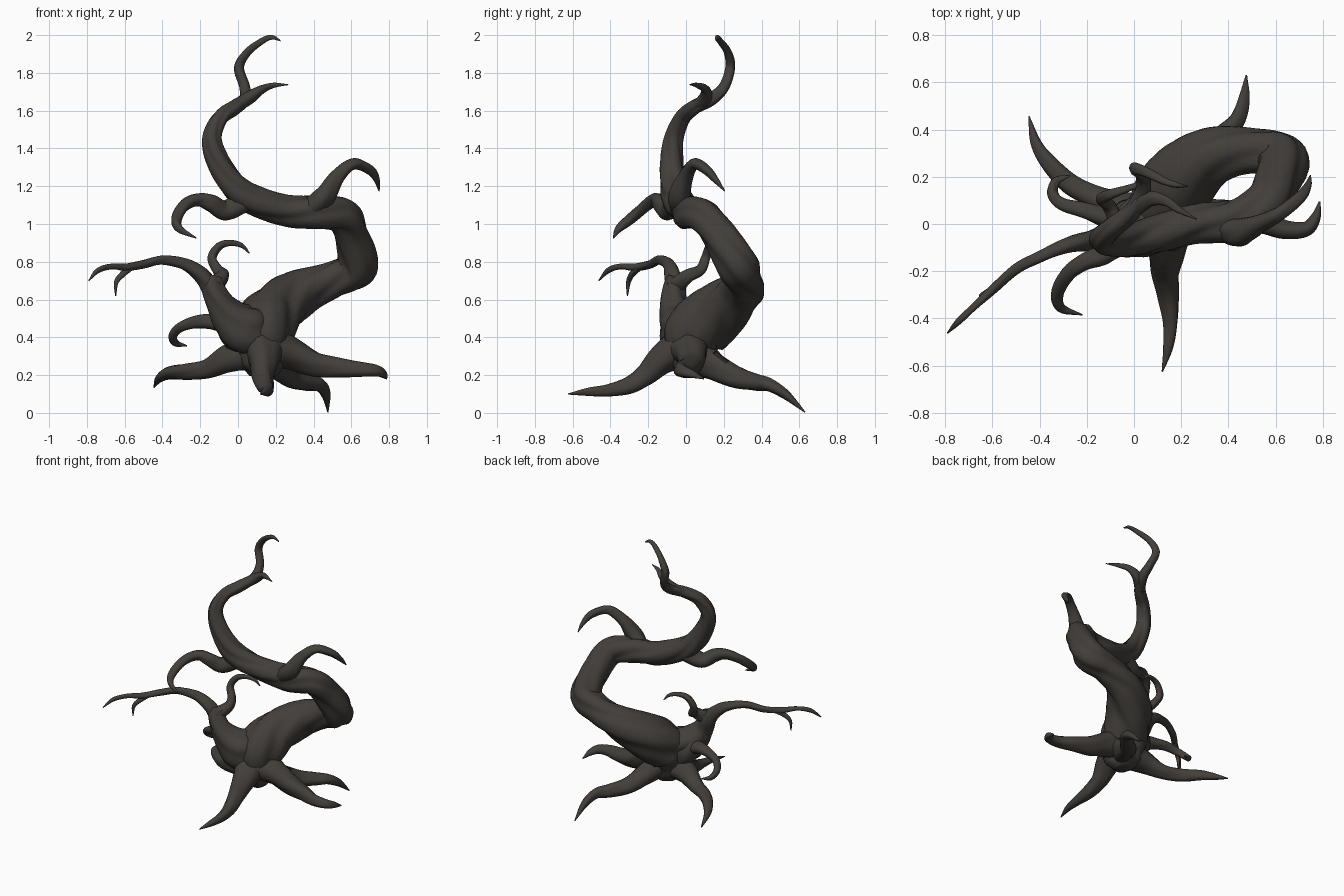
import bpy, bmesh, math
from mathutils import Vector
from mathutils.bvhtree import BVHTree

bark = bpy.data.materials.new("dark bark")
bark.diffuse_color = (0.055, 0.049, 0.043, 1)
limbs = []


def spline(pts, steps):
    """Catmull-Rom through (x, y, z, radius) points."""
    p = [Vector(q) for q in pts]
    p = [2 * p[0] - p[1]] + p + [2 * p[-1] - p[-2]]
    out = []
    for i in range(1, len(p) - 2):
        a, b, c, d = p[i - 1:i + 3]
        for s in range(steps):
            t = s / steps
            out.append(0.5 * (2 * b + (c - a) * t + (2 * a - 5 * b + 4 * c - d) * t * t
                              + (3 * b - a - 3 * c + d) * t ** 3))
    return out + [p[-2]]


def limb(name, pts, sides=18, steps=8, lobes=3, ridge=0.07, twist=5.0):
    """Tapered tube with bark ridges that spiral along its length."""
    path = spline(pts, steps)
    bm = bmesh.new()
    rings, normal, length = [], None, 0.0
    for i, q in enumerate(path):
        nxt = path[min(i + 1, len(path) - 1)].to_3d()
        prv = path[max(i - 1, 0)].to_3d()
        tan = (nxt - prv).normalized()
        if normal is None:
            normal = tan.orthogonal().normalized()
        normal = (normal - tan * normal.dot(tan)).normalized()
        side = tan.cross(normal)
        if i:
            length += (q.to_3d() - prv).length
        ring = []
        for k in range(sides):
            a = 2 * math.pi * k / sides
            w = lobes * a + twist * lobes * length
            r = max(q.w, 0.003) * (1 + ridge * math.sin(w) + 0.4 * ridge * math.sin(2 * w + 1))
            ring.append(bm.verts.new(q.to_3d() + r * (math.cos(a) * normal + math.sin(a) * side)))
        rings.append(ring)
    for A, B in zip(rings, rings[1:]):
        for k in range(sides):
            j = (k + 1) % sides
            bm.faces.new((A[k], A[j], B[j], B[k]))
    bm.faces.new(rings[0][::-1])
    bm.faces.new(rings[-1])
    bmesh.ops.recalc_face_normals(bm, faces=bm.faces)
    for f in bm.faces:
        f.smooth = True
    limbs.append((name, bm, BVHTree.FromBMesh(bm)))


def finish():
    """Drop faces buried inside another limb, then make the objects."""
    def buried(co, own):
        for _, _, tree in limbs:
            if tree is not own:
                hit, n, _, d = tree.find_nearest(co, 0.3)
                if hit and d > 0.004 and (co - hit).dot(n) < -0.7 * d:
                    return True
        return False
    for name, bm, tree in limbs:
        inside = {v for v in bm.verts if buried(v.co, tree)}
        bmesh.ops.delete(bm, geom=[f for f in bm.faces if all(v in inside for v in f.verts)],
                         context='FACES')
        me = bpy.data.meshes.new(name)
        bm.to_mesh(me)
        bm.free()
        me.materials.append(bark)
        bpy.context.collection.objects.link(bpy.data.objects.new(name, me))


# trunk: leans back and right, doubles over itself, then curls up
limb("trunk", [
    (0.12, 0.03, 0.19, 0.06), (0.125, 0.03, 0.24, 0.11), (0.125, 0.03, 0.33, 0.135),
    (0.13, 0.055, 0.43, 0.16), (0.195, 0.18, 0.54, 0.15), (0.33, 0.285, 0.635, 0.12),
    (0.50, 0.31, 0.705, 0.095), (0.63, 0.275, 0.775, 0.105), (0.60, 0.17, 0.95, 0.092),
    (0.55, 0.085, 1.045, 0.09), (0.42, 0.015, 1.06, 0.088), (0.26, 0.00, 1.07, 0.08),
    (0.10, -0.04, 1.12, 0.078), (-0.01, -0.065, 1.19, 0.073), (-0.10, -0.075, 1.32, 0.06),
    (-0.138, -0.065, 1.45, 0.05), (-0.095, -0.02, 1.56, 0.042), (-0.02, 0.04, 1.615, 0.038),
    (0.03, 0.10, 1.65, 0.033)], sides=32, steps=10, lobes=4, ridge=0.07, twist=3.2)

# bark cord bridging both trunks
limb("base_cord", [
    (-0.13, -0.06, 0.56, 0.03), (-0.06, -0.01, 0.50, 0.065), (0.04, 0.05, 0.475, 0.085),
    (0.13, 0.12, 0.52, 0.085), (0.22, 0.20, 0.60, 0.075), (0.33, 0.27, 0.66, 0.05)])

# crown twigs
limb("crown_twig", [
    (-0.01, 0.06, 1.62, 0.03), (0.04, 0.14, 1.665, 0.033), (0.035, 0.205, 1.73, 0.028),
    (0.005, 0.235, 1.83, 0.026), (0.05, 0.22, 1.91, 0.021), (0.13, 0.18, 1.97, 0.016),
    (0.18, 0.165, 1.988, 0.012), (0.225, 0.16, 1.97, 0.003)])
limb("crown_side_twig", [
    (-0.01, 0.05, 1.62, 0.032), (0.06, 0.105, 1.67, 0.034), (0.13, 0.10, 1.715, 0.022),
    (0.19, 0.06, 1.735, 0.014), (0.265, 0.02, 1.738, 0.002)])

# branches on the upper trunk
limb("upper_right_branch", [
    (0.36, -0.01, 1.06, 0.05), (0.45, -0.035, 1.14, 0.058), (0.53, 0.00, 1.255, 0.038),
    (0.615, 0.045, 1.318, 0.03), (0.70, 0.11, 1.285, 0.025), (0.735, 0.16, 1.23, 0.016),
    (0.747, 0.205, 1.175, 0.003)])
limb("upper_left_branch", [
    (0.04, -0.05, 1.12, 0.06), (-0.07, -0.09, 1.07, 0.052), (-0.14, -0.135, 1.11, 0.045),
    (-0.21, -0.16, 1.13, 0.035), (-0.28, -0.21, 1.10, 0.031), (-0.325, -0.29, 1.03, 0.028),
    (-0.31, -0.355, 0.975, 0.02), (-0.22, -0.385, 0.925, 0.003)])

# left secondary trunk and its branches
limb("left_trunk", [
    (0.10, 0.02, 0.40, 0.13), (0.02, -0.015, 0.45, 0.135), (-0.05, -0.045, 0.515, 0.098),
    (-0.10, -0.065, 0.59, 0.068), (-0.135, -0.06, 0.67, 0.058), (-0.13, -0.05, 0.72, 0.045)],
    sides=24, lobes=4, twist=4)
limb("long_left_branch", [
    (-0.13, -0.055, 0.64, 0.05), (-0.19, -0.07, 0.725, 0.043), (-0.28, -0.09, 0.785, 0.032),
    (-0.40, -0.14, 0.81, 0.024), (-0.50, -0.19, 0.787, 0.022), (-0.59, -0.27, 0.77, 0.02),
    (-0.67, -0.345, 0.775, 0.015), (-0.74, -0.41, 0.755, 0.014), (-0.79, -0.462, 0.70, 0.003)])
limb("long_branch_fork", [
    (-0.55, -0.235, 0.78, 0.017), (-0.61, -0.285, 0.735, 0.016),
    (-0.645, -0.305, 0.69, 0.012), (-0.648, -0.31, 0.62, 0.003)])
limb("curled_twig", [
    (-0.13, -0.06, 0.67, 0.05), (-0.08, 0.01, 0.725, 0.035), (-0.105, 0.075, 0.755, 0.028),
    (-0.137, 0.105, 0.82, 0.024), (-0.10, 0.125, 0.883, 0.021), (-0.04, 0.145, 0.90, 0.016),
    (0.02, 0.165, 0.885, 0.012), (0.06, 0.175, 0.845, 0.003)])
limb("lower_left_hook", [
    (-0.03, 0.00, 0.46, 0.06), (-0.13, 0.03, 0.482, 0.043), (-0.22, 0.06, 0.482, 0.033),
    (-0.305, 0.085, 0.455, 0.026), (-0.345, 0.13, 0.41, 0.023), (-0.33, 0.18, 0.37, 0.018),
    (-0.27, 0.205, 0.355, 0.003)])

# roots
limb("left_root", [
    (0.08, 0.03, 0.32, 0.10), (-0.05, 0.06, 0.285, 0.075), (-0.16, 0.11, 0.235, 0.05),
    (-0.27, 0.17, 0.22, 0.043), (-0.36, 0.26, 0.213, 0.035), (-0.415, 0.345, 0.185, 0.023),
    (-0.445, 0.455, 0.135, 0.003)], twist=3)
limb("back_root", [
    (0.15, 0.05, 0.32, 0.10), (0.21, 0.15, 0.25, 0.075), (0.28, 0.27, 0.185, 0.056),
    (0.37, 0.37, 0.16, 0.045), (0.435, 0.44, 0.148, 0.035), (0.465, 0.53, 0.095, 0.024),
    (0.476, 0.63, 0.004, 0.003)], twist=3)
limb("front_root", [
    (0.13, 0.00, 0.36, 0.12), (0.135, -0.12, 0.285, 0.08), (0.132, -0.21, 0.20, 0.058),
    (0.145, -0.30, 0.145, 0.046), (0.155, -0.41, 0.12, 0.032), (0.145, -0.52, 0.112, 0.021),
    (0.12, -0.625, 0.10, 0.003)], twist=3)
limb("right_root", [
    (0.16, 0.02, 0.35, 0.12), (0.28, 0.03, 0.315, 0.085), (0.41, 0.03, 0.26, 0.066),
    (0.53, 0.01, 0.24, 0.052), (0.64, -0.025, 0.23, 0.040), (0.73, -0.02, 0.222, 0.031),
    (0.77, 0.03, 0.205, 0.021), (0.786, 0.095, 0.18, 0.003)], twist=3)

finish()
